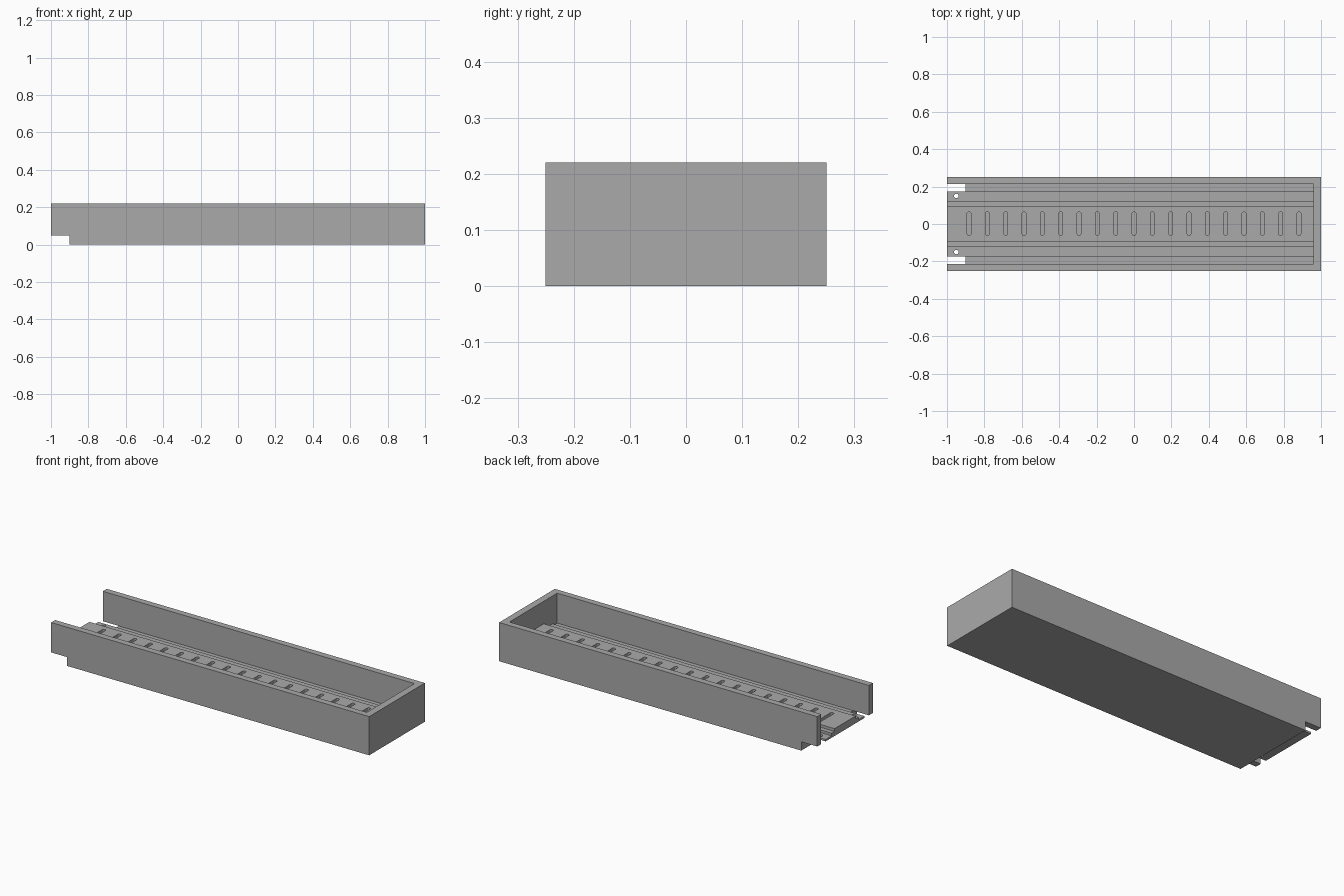
import bpy
import bmesh
from mathutils import Vector

old = bpy.data.objects.get("Cube")
if old:
    bpy.data.objects.remove(old, do_unlink=True)

grey = bpy.data.materials.new("plain grey")
grey.use_nodes = True
GREY = (0.4, 0.4, 0.4, 1)
grey.diffuse_color = GREY
grey.node_tree.nodes["Principled BSDF"].inputs["Base Color"].default_value = GREY


def finish(name, bm):
    bmesh.ops.recalc_face_normals(bm, faces=bm.faces)
    mesh = bpy.data.meshes.new(name)
    bm.to_mesh(mesh)
    bm.free()
    mesh.materials.append(grey)
    obj = bpy.data.objects.new(name, mesh)
    bpy.context.collection.objects.link(obj)
    return obj


def add_box(bm, x0, x1, y0, y1, z0, z1):
    verts = bmesh.ops.create_cube(bm, size=1)["verts"]
    for v in verts:
        v.co = Vector((x1 if v.co.x > 0 else x0,
                       y1 if v.co.y > 0 else y0,
                       z1 if v.co.z > 0 else z0))
    return verts


def cut(target, name, bm):
    cutter = finish(name, bm)
    cutter.hide_render = True
    mod = target.modifiers.new(name, "BOOLEAN")
    mod.operation = "DIFFERENCE"
    mod.solver = "EXACT"
    mod.object = cutter
    bpy.context.view_layer.objects.active = target
    bpy.ops.object.modifier_apply(modifier=mod.name)
    bpy.data.objects.remove(cutter, do_unlink=True)


FLOOR = 0.05
TOP = 0.22
INNER = 0.214
END = 0.96

# Open-ended tray: solid block, hollowed, with the floor cut short at one end
bm = bmesh.new()
add_box(bm, -1, 1, -0.25, 0.25, 0, TOP)
tray = finish("tray", bm)
bm = bmesh.new()
add_box(bm, -1.1, END, -INNER, INNER, FLOOR, TOP + 0.1)
cut(tray, "hollow_cutter", bm)
bm = bmesh.new()
add_box(bm, -1.1, -0.9, -0.3, 0.3, -0.1, FLOOR)
cut(tray, "notch_cutter", bm)

# Stepped rail along the floor, running out past it as a tongue
half = [(0.174, FLOOR), (0.174, 0.061), (0.12, 0.061),
        (0.12, 0.076), (0.094, 0.076), (0.094, 0.092)]
outline = half + [(-y, z) for y, z in reversed(half)]
bm = bmesh.new()
face = bm.faces.new([bm.verts.new((-1, y, z)) for y, z in outline])
ext = bmesh.ops.extrude_face_region(bm, geom=[face])["geom"]
bmesh.ops.translate(bm, vec=(END + 1, 0, 0),
                    verts=[g for g in ext if isinstance(g, bmesh.types.BMVert)])
rail = finish("stepped_rail", bm)

# Row of round-ended slots sunk in the rail
bm = bmesh.new()
for i in range(19):
    x = -0.882 + i * 0.098
    verts = add_box(bm, x - 0.01, x + 0.01, -0.06, 0.064, 0.062, 0.12)
    edges = {e for v in verts for e in v.link_edges
             if abs(e.verts[0].co.z - e.verts[1].co.z) > 0.01}
    bmesh.ops.bevel(bm, geom=list(edges), offset=0.008, segments=3,
                    profile=0.5, affect="EDGES")
cut(rail, "slot_cutter", bm)

# Fixing holes through the tongue
bm = bmesh.new()
for side in (-1, 1):
    hole = bmesh.ops.create_cone(bm, cap_ends=True, segments=24, radius1=0.012,
                                 radius2=0.012, depth=0.2)["verts"]
    bmesh.ops.translate(bm, verts=hole, vec=(-0.95, side * 0.15, FLOOR))
cut(rail, "hole_cutter", bm)
